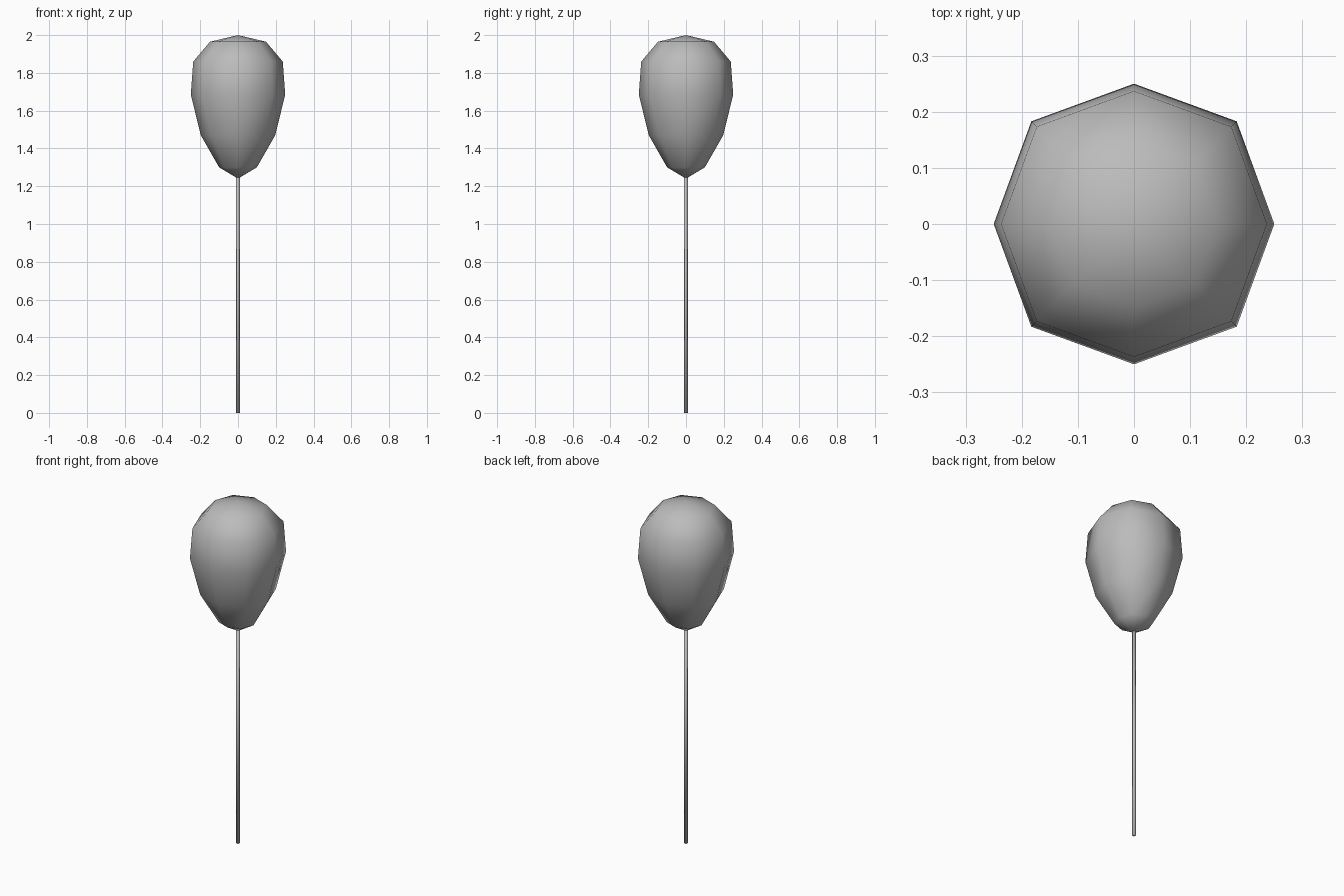
import bpy, bmesh, math

if "Cube" in bpy.data.objects:
    bpy.data.objects.remove(bpy.data.objects["Cube"])

SIDES = 8


def material(name, rgb):
    m = bpy.data.materials.new(name)
    m.diffuse_color = (*rgb, 1.0)
    m.use_nodes = True
    m.node_tree.nodes["Principled BSDF"].inputs["Base Color"].default_value = m.diffuse_color
    return m


def lathe(name, profile, mat, diagonal=1.0):
    """Revolve (radius, z) points; radius 0 makes a pole. diagonal widens the 45 degree corners."""
    bm = bmesh.new()
    rings = []
    for r, z in profile:
        if r == 0:
            rings.append([bm.verts.new((0, 0, z))] * SIDES)
            continue
        ring = []
        for i in range(SIDES):
            a = math.tau * i / SIDES
            k = r * (diagonal if i % 2 else 1.0)
            ring.append(bm.verts.new((k * math.cos(a), k * math.sin(a), z)))
        rings.append(ring)
    for low, high in zip(rings, rings[1:]):
        for i in range(SIDES):
            j = (i + 1) % SIDES
            corners = dict.fromkeys((low[i], low[j], high[j], high[i]))
            bm.faces.new(list(corners))
    bmesh.ops.recalc_face_normals(bm, faces=bm.faces)
    for f in bm.faces:
        f.smooth = True
    me = bpy.data.meshes.new(name)
    bm.to_mesh(me)
    bm.free()
    me.materials.append(mat)
    ob = bpy.data.objects.new(name, me)
    bpy.context.collection.objects.link(ob)
    return ob


grey = material("grey", (0.5, 0.5, 0.5))

# Balloon: egg shape, wide near the top, narrowing to the stick
lathe("balloon", [(0, 1.24), (0.10, 1.30), (0.197, 1.47), (0.25, 1.685),
                  (0.237, 1.86), (0.148, 1.965), (0, 2.0)], grey, diagonal=1.035)

# Stick: thin rod with closed ends
lathe("stick", [(0, 0), (0.01, 0), (0.01, 1.25), (0, 1.25)], grey)
